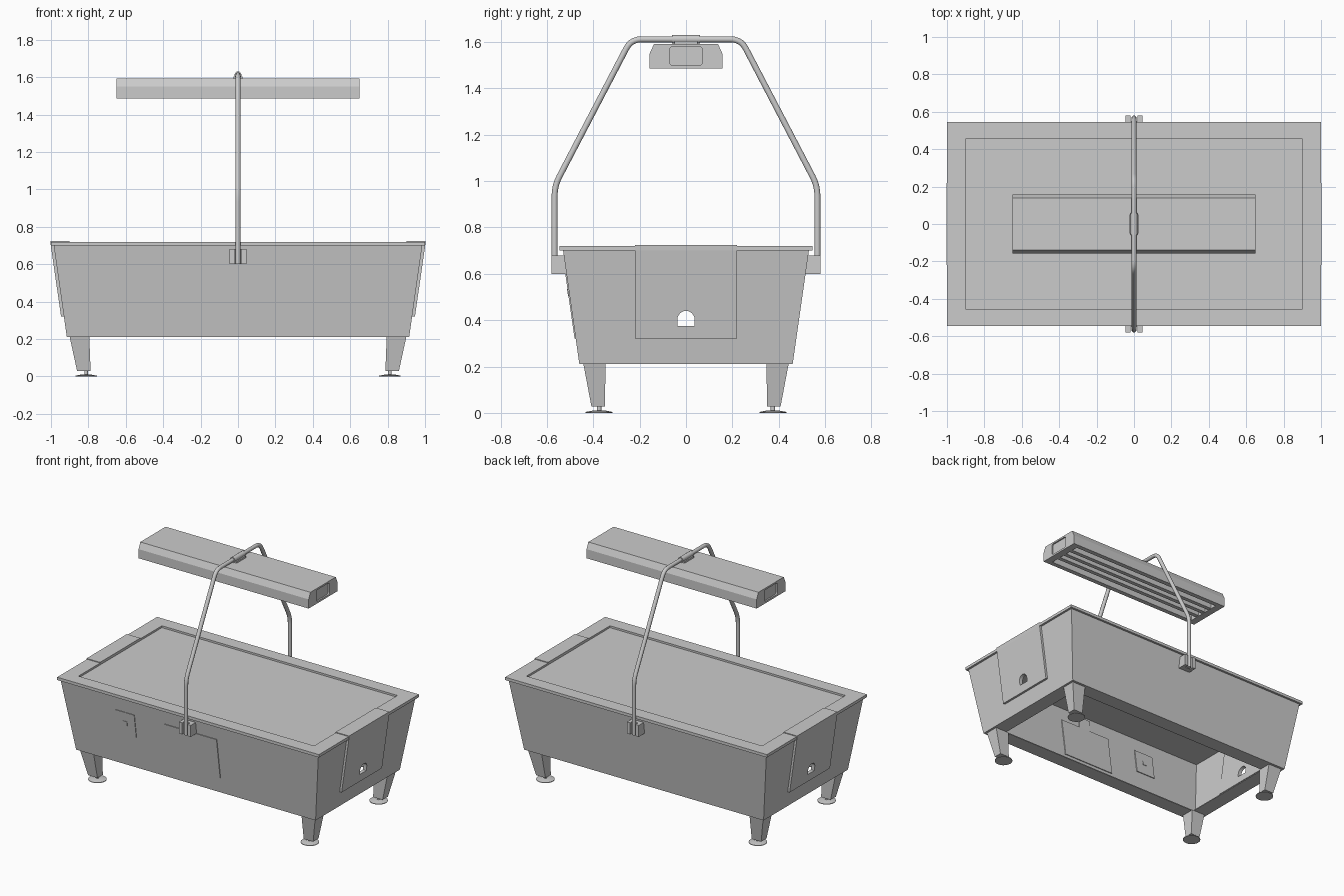
import bpy, bmesh, math
from mathutils import Vector

if "Cube" in bpy.data.objects:
    bpy.data.objects.remove(bpy.data.objects["Cube"])


def make(name, bm, smooth=False):
    bmesh.ops.recalc_face_normals(bm, faces=bm.faces)
    me = bpy.data.meshes.new(name)
    bm.to_mesh(me)
    bm.free()
    ob = bpy.data.objects.new(name, me)
    bpy.context.collection.objects.link(ob)
    if smooth:
        bpy.context.view_layer.objects.active = ob
        ob.select_set(True)
        bpy.ops.object.shade_smooth_by_angle(angle=math.radians(40))
        ob.select_set(False)
    return ob


def loft(name, rings, caps=True, smooth=False):
    bm = bmesh.new()
    vs = [[bm.verts.new(p) for p in r] for r in rings]
    n = len(rings[0])
    for a, b in zip(vs, vs[1:]):
        for i in range(n):
            bm.faces.new((a[i], a[(i + 1) % n], b[(i + 1) % n], b[i]))
    if caps:
        bm.faces.new(vs[0])
        bm.faces.new(vs[-1])
    return make(name, bm, smooth)


def rect(x0, x1, y0, y1, z):
    return [(x0, y0, z), (x1, y0, z), (x1, y1, z), (x0, y1, z)]


def crect(x, y, z):
    return rect(-x, x, -y, y, z)


def box(name, x0, x1, y0, y1, z0, z1):
    return loft(name, [rect(x0, x1, y0, y1, z0), rect(x0, x1, y0, y1, z1)])


def prism_x(name, yz, a, b):
    return loft(name, [[(x, y, z) for y, z in yz] for x in (a, b)])


def circle(x, y, z, r, n=20):
    return [(x + r * math.cos(2 * math.pi * i / n), y + r * math.sin(2 * math.pi * i / n), z)
            for i in range(n)]


def cut(ob, cutter):
    cutter.hide_render = True
    cutter.hide_viewport = False
    cutter.display_type = 'WIRE'
    m = ob.modifiers.new("cut", 'BOOLEAN')
    m.object = cutter
    m.operation = 'DIFFERENCE'
    m.solver = 'EXACT'


# Tapered hollow cabinet with a flange under it
body = loft("cabinet", [
    crect(.81, .355, .216), crect(.81, .355, .21), crect(.915, .46, .21),
    crect(.985, .53, .70), crect(.979, .524, .70), crect(.91, .455, .216),
    crect(.81, .355, .216)], caps=False)
bm = bmesh.new()
bm.from_mesh(body.data)
bmesh.ops.remove_doubles(bm, verts=bm.verts, dist=1e-5)
bmesh.ops.recalc_face_normals(bm, faces=bm.faces)
bm.to_mesh(body.data)
bm.free()

# Table top: raised rim with sunken playing bed
loft("rim_and_bed", [crect(.985, .53, .70), crect(1, .545, .70), crect(1, .545, .72),
                     crect(.9, .455, .72), crect(.9, .455, .707)])

# End panels wrapping over the rim, with an arched ball opening through them
arch = [(-.037, .375), (.037, .375)] + [
    (.037 * math.cos(math.pi * i / 12), .403 + .037 * math.sin(math.pi * i / 12)) for i in range(13)]
for s, side in ((1, "right"), (-1, "left")):
    prof = [(.9, .712), (.9, .725), (1.003, .725), (1.001, .70), (.946, .32), (.922, .32),
            (.970, .70), (.970, .712)]
    panel = loft(side + "_end_panel", [[(s * x, y, z) for x, z in prof] for y in (-.22, .22)])
    hole = prism_x(side + "_opening_cutter", arch, s * .85, s * 1.1)
    cut(panel, hole)
    cut(body, hole)


# Panels lying on the sloping front
def wall(z):
    return -(.46 + .07 * (z - .21) / .49)


def front_panel(name, x0, x1, z0, z1, out, inn=.012):
    prism_x(name, [(wall(z0) - out, z0), (wall(z1) - out, z1),
                   (wall(z1) + inn, z1), (wall(z0) + inn, z0)], x0, x1)


front_panel("coin_panel", -.58, -.43, .43, .60, .004)
front_panel("coin_button", -.52, -.49, .505, .535, .007, .016)
front_panel("service_door", -.2, .2, .32, .60, .005)

# Tapered legs with adjustable feet
for sx in (1, -1):
    for sy in (1, -1):
        tag = ("right" if sx > 0 else "left") + ("_back" if sy > 0 else "_front")
        loft(tag + "_leg", [
            rect(sx * .788, sx * .86, sy * .35, sy * .408, .028),
            rect(sx * .795, sx * .9, sy * .347, sy * .443, .212)])
        cx, cy = sx * .812, sy * .375
        loft(tag + "_foot", [circle(cx, cy, 0, .058), circle(cx, cy, .004, .058),
                             circle(cx, cy, .011, .022), circle(cx, cy, .011, .01),
                             circle(cx, cy, .032, .01)], smooth=True)

# U-shaped clamps holding the arch pipe
for s, side in ((1, "back"), (-1, "front")):
    u = [(-.045, .51), (-.045, .58), (-.02, .58), (-.02, .552), (.02, .552), (.02, .58),
         (.045, .58), (.045, .51)]
    loft(side + "_clamp", [[(x, s * y, z) for x, y in u] for z in (.60, .68)])


# Bent pipe: straight runs with rounded corners
def tube(name, pts, r):
    cu = bpy.data.curves.new(name, 'CURVE')
    cu.dimensions = '3D'
    cu.bevel_depth = r
    cu.bevel_resolution = 3
    cu.use_fill_caps = True
    sp = cu.splines.new('POLY')
    sp.points.add(len(pts) - 1)
    for p, q in zip(sp.points, pts):
        p.co = (*q, 1)
    tmp = bpy.data.objects.new(name + "_curve", cu)
    bpy.context.collection.objects.link(tmp)
    bpy.context.view_layer.update()
    me = bpy.data.meshes.new_from_object(tmp.evaluated_get(bpy.context.evaluated_depsgraph_get()))
    bpy.data.objects.remove(tmp)
    bm = bmesh.new()
    bm.from_mesh(me)
    bmesh.ops.remove_doubles(bm, verts=bm.verts, dist=1e-5)
    return make(name, bm, True)


corners = [Vector(p) for p in ((0, -.567, .60), (0, -.567, .98), (0, -.237, 1.612),
                               (0, .237, 1.612), (0, .567, .98), (0, .567, .60))]
path = [corners[0]]
for a, b, c in zip(corners, corners[1:], corners[2:]):
    p, q = b + (a - b).normalized() * .045, b + (c - b).normalized() * .045
    for i in range(6):
        t = i / 5
        path.append(p * (1 - t) ** 2 + b * 2 * t * (1 - t) + q * t * t)
path.append(corners[-1])
tube("lamp_arch", path, .0135)
tube("arch_sleeve", [(0, -.06, 1.612), (0, .06, 1.612)], .019)
box("lamp_hanger", -.025, .025, -.05, .05, 1.592, 1.604)

# Lamp housing, open below, with recessed ends
lamp = prism_x("lamp_housing", [(-.157, 1.487), (.157, 1.487), (.157, 1.55), (.138, 1.592),
                                (-.138, 1.592), (-.157, 1.55)], -.65, .65)
cut(lamp, box("lamp_bottom_cutter", -.6, .6, -.125, .125, 1.45, 1.545))
rounded = []
for cy, cz, a0 in ((.058, 1.568, 0), (-.058, 1.568, 90), (-.058, 1.512, 180), (.058, 1.512, 270)):
    for k in range(4):
        a = math.radians(a0 + 30 * k)
        rounded.append((cy + .012 * math.cos(a), cz + .012 * math.sin(a)))
for s, side in ((1, "right"), (-1, "left")):
    cut(lamp, prism_x(side + "_lamp_end_cutter", rounded, s * .64, s * .7))
for i in range(3):
    y = (i - 1) * .0625
    box("lamp_slat_%d" % (i + 1), -.605, .605, y - .014, y + .014, 1.49, 1.55)
